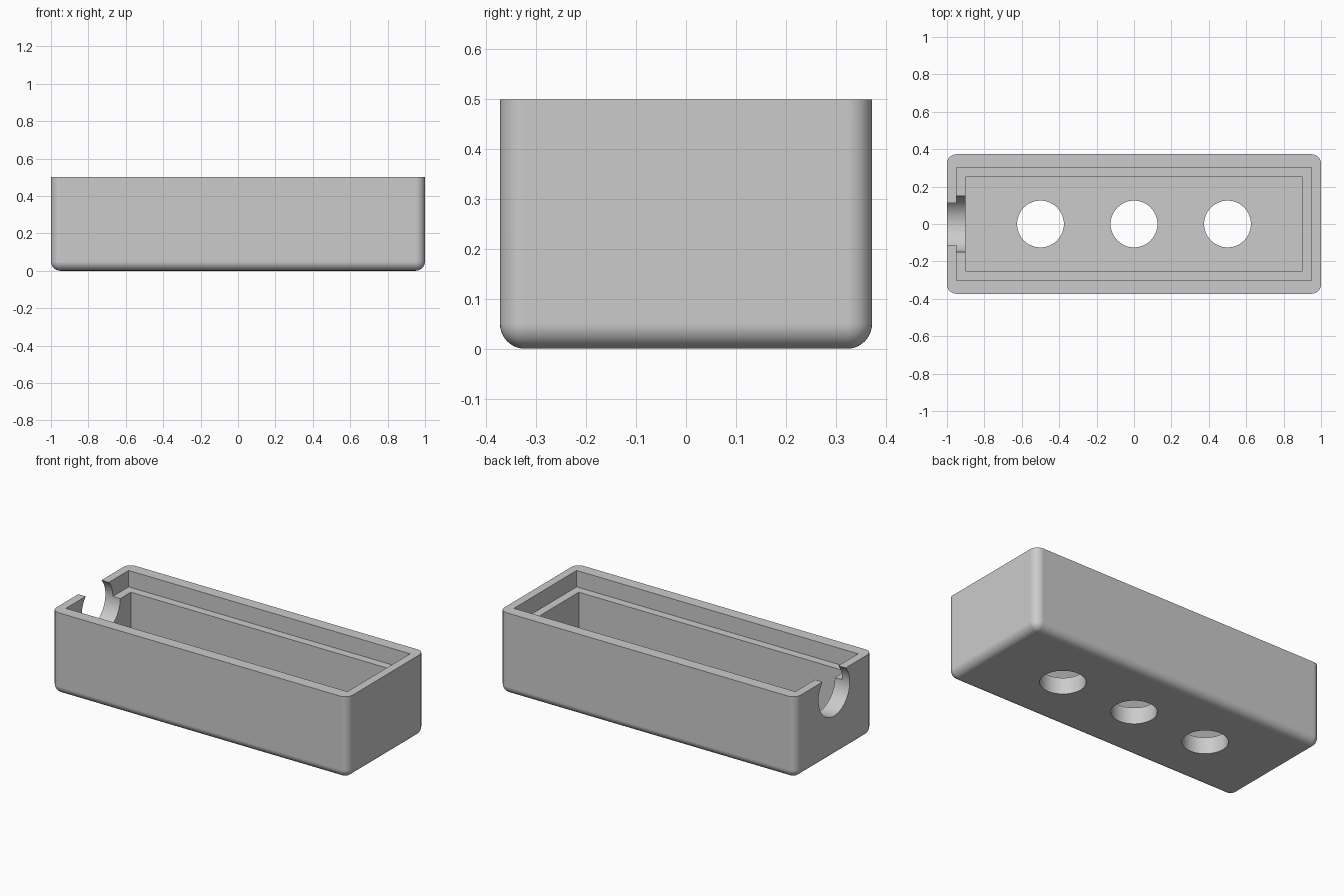
import bpy, bmesh, math
from mathutils import Matrix

default_cube = bpy.data.objects.get("Cube")
if default_cube:
    bpy.data.objects.remove(default_cube, do_unlink=True)

HALF_Y, HEIGHT, FLOOR, RIM = 0.373, 0.5, 0.1, 0.4

grey = bpy.data.materials.new("light_grey")
grey.use_nodes = True
colour = (0.6, 0.6, 0.6, 1)
grey.diffuse_color = colour
grey.node_tree.nodes["Principled BSDF"].inputs["Base Color"].default_value = colour


def make_object(name, bm):
    mesh = bpy.data.meshes.new(name)
    bm.to_mesh(mesh)
    bm.free()
    mesh.materials.append(grey)
    obj = bpy.data.objects.new(name, mesh)
    bpy.context.collection.objects.link(obj)
    return obj


def box(half_x, half_y, low, high):
    bm = bmesh.new()
    size = Matrix.Diagonal((2 * half_x, 2 * half_y, high - low, 1))
    bmesh.ops.create_cube(bm, size=1, matrix=Matrix.Translation((0, 0, (low + high) / 2)) @ size)
    return bm


def cylinder(radius, depth, centre, axis="Z"):
    bm = bmesh.new()
    turn = Matrix.Rotation(math.pi / 2, 4, "Y") if axis == "X" else Matrix.Identity(4)
    bmesh.ops.create_cone(bm, cap_ends=True, segments=64, radius1=radius, radius2=radius,
                          depth=depth, matrix=Matrix.Translation(centre) @ turn)
    return bm


# Outer body, rounded everywhere except around the open top
bm = box(1, HALF_Y, 0, HEIGHT)
rounded = [e for e in bm.edges if min(v.co.z for v in e.verts) < 0.01]
bmesh.ops.bevel(bm, geom=rounded, offset=0.05, segments=10, profile=0.5, affect="EDGES")
body = make_object("open_case", bm)

# Cavity, lid rebate, cable notch and three floor holes
cutters = [
    make_object("cavity_cutter", box(0.9, 0.252, FLOOR, 0.6)),
    make_object("rebate_cutter", box(0.95, 0.302, RIM, 0.7)),
    make_object("notch_cutter", cylinder(0.15, 0.4, (-1, 0, 0.4), "X")),
]
for x in (-0.5, 0, 0.5):
    cutters.append(make_object("floor_hole_cutter", cylinder(0.125, 0.3, (x, 0, 0.05))))

bpy.ops.object.select_all(action="DESELECT")
bpy.context.view_layer.objects.active = body
body.select_set(True)
for cutter in cutters:
    cutter.hide_render = True
    cut = body.modifiers.new("cut", "BOOLEAN")
    cut.operation = "DIFFERENCE"
    cut.solver = "EXACT"
    cut.object = cutter
    bpy.ops.object.modifier_apply(modifier=cut.name)
    bpy.data.objects.remove(cutter, do_unlink=True)

# Smooth fillets with crisp rims and flat walls
bpy.ops.object.shade_smooth_by_angle(angle=math.radians(30))
weighted = body.modifiers.new("flat_walls", "WEIGHTED_NORMAL")
weighted.keep_sharp = True
